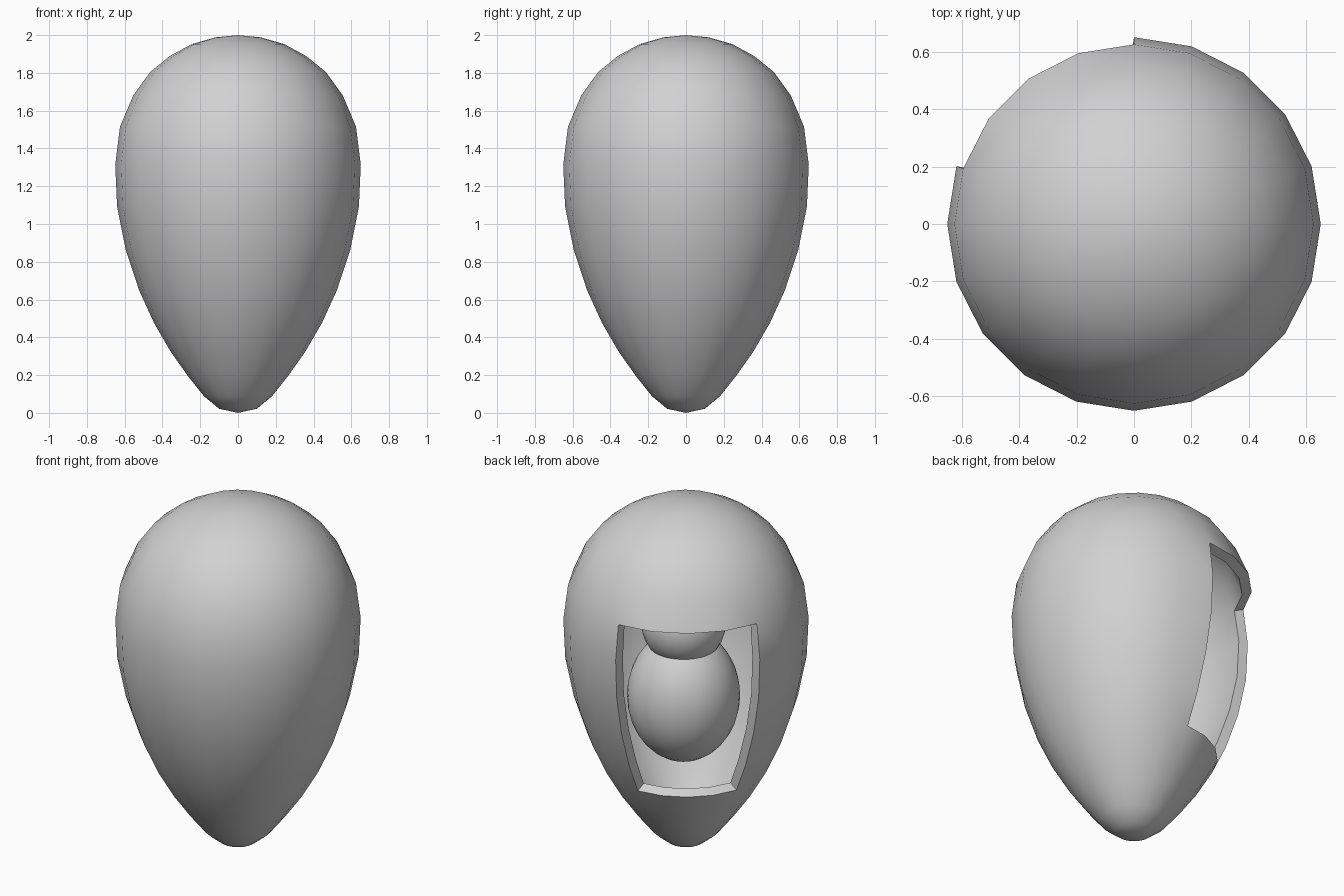
import bpy, bmesh, math

if "Cube" in bpy.data.objects:
    bpy.data.objects.remove(bpy.data.objects["Cube"], do_unlink=True)

grey = bpy.data.materials.new("plain_grey")
grey.use_nodes = True
grey.diffuse_color = (0.64, 0.64, 0.64, 1)
grey.node_tree.nodes["Principled BSDF"].inputs["Base Color"].default_value = grey.diffuse_color


def activate(obj):
    bpy.ops.object.select_all(action='DESELECT')
    obj.select_set(True)
    bpy.context.view_layer.objects.active = obj


# Egg outline, from the top ring to the bottom ring: (radius, height)
SEGMENTS = 20
profile = [(.12, 1.988), (.245, 1.952), (.36, 1.89), (.465, 1.805),
           (.555, 1.68), (.625, 1.515), (.65, 1.315), (.64, 1.09),
           (.595, .865), (.524, .65), (.444, .475), (.355, .322),
           (.265, .195), (.18, .088), (.1, .022)]
OPEN_RINGS = range(5, 10)      # bands left out for the opening
OPEN_SEGMENTS = range(5, 9)    # columns left out, at the back right


def build_shell():
    bm = bmesh.new()
    rings = []
    for r, z in profile:
        rings.append([bm.verts.new((r * math.cos(a), r * math.sin(a), z))
                      for a in (math.tau * j / SEGMENTS for j in range(SEGMENTS))])
    top = bm.verts.new((0, 0, 2))
    bottom = bm.verts.new((0, 0, 0))
    for j in range(SEGMENTS):
        k = (j + 1) % SEGMENTS
        bm.faces.new((top, rings[0][j], rings[0][k]))
        bm.faces.new((bottom, rings[-1][k], rings[-1][j]))
        for i in range(len(rings) - 1):
            if i in OPEN_RINGS and j in OPEN_SEGMENTS:
                continue
            upper, lower = rings[i], rings[i + 1]
            bm.faces.new((upper[j], lower[j], lower[k], upper[k]))
    mesh = bpy.data.meshes.new("egg_shell")
    bm.to_mesh(mesh)
    bm.free()
    obj = bpy.data.objects.new("egg_shell", mesh)
    bpy.context.collection.objects.link(obj)
    obj.data.materials.append(grey)
    # Wall thickness, inwards
    solid = obj.modifiers.new("wall", 'SOLIDIFY')
    solid.thickness = 0.055
    solid.offset = -1
    activate(obj)
    bpy.ops.object.modifier_apply(modifier=solid.name)
    bpy.ops.object.shade_smooth_by_angle(angle=math.radians(40))


def ball(name, location, width, height):
    bpy.ops.mesh.primitive_uv_sphere_add(segments=32, ring_count=16, radius=1, location=location)
    obj = bpy.context.object
    obj.name = name
    obj.scale = (width, width, height)
    obj.data.materials.append(grey)
    bpy.ops.object.shade_smooth()


build_shell()

# Rounded figure sitting inside the shell
ball("inner_body", (.01, .008, .868), .30, .367)
ball("inner_head", (.01, .008, 1.29), .225, .225)
